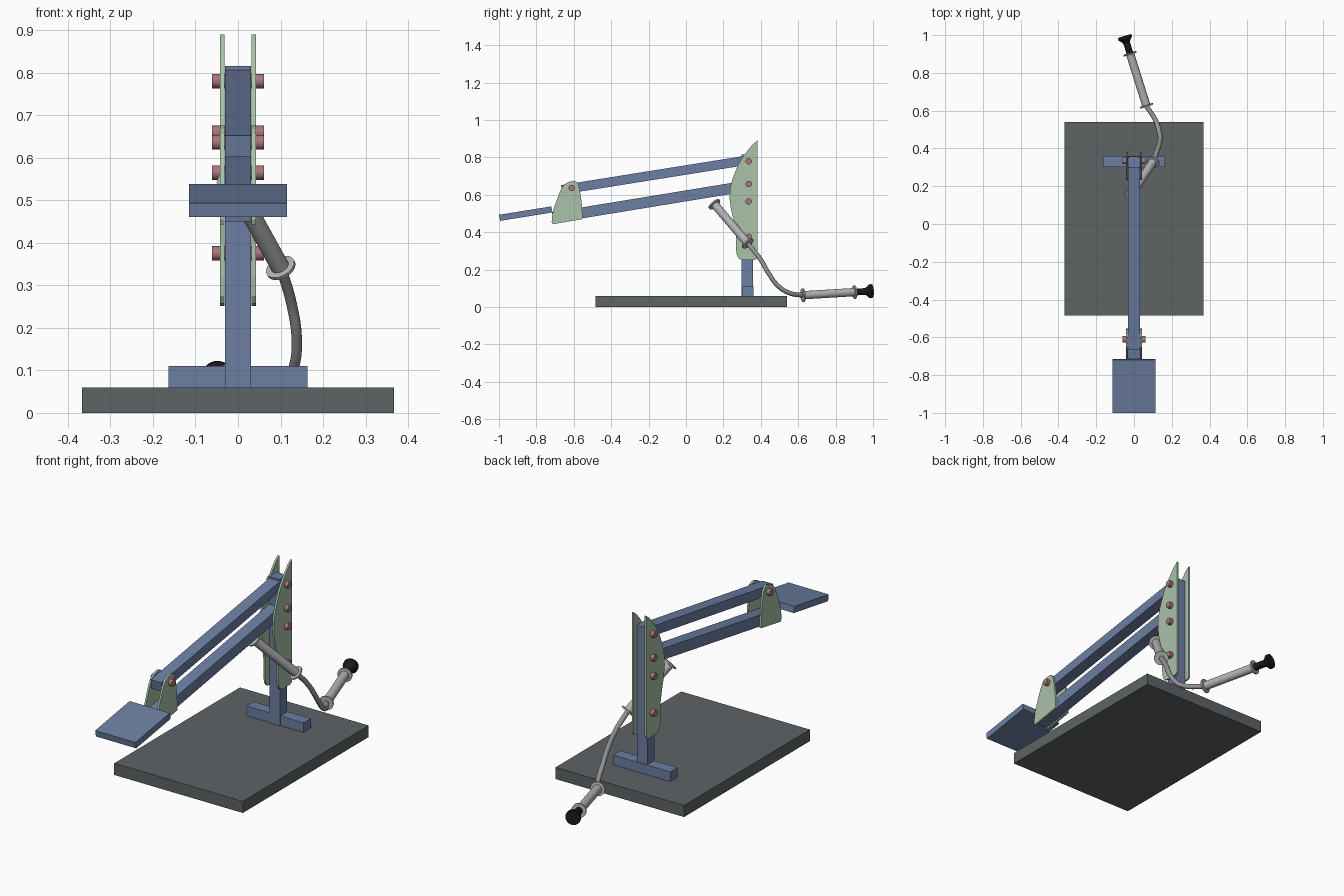
import bpy, bmesh, math
from mathutils import Vector

if "Cube" in bpy.data.objects:
    bpy.data.objects.remove(bpy.data.objects["Cube"])


def material(name, rgb):
    m = bpy.data.materials.new(name)
    m.diffuse_color = (*rgb, 1)
    m.use_nodes = True
    m.node_tree.nodes["Principled BSDF"].inputs["Base Color"].default_value = m.diffuse_color
    return m


BLUE = material("blue_steel", (0.15, 0.21, 0.36))
GREEN = material("green_plate", (0.40, 0.54, 0.40))
DARK = material("dark_base", (0.11, 0.125, 0.13))
RED = material("dusty_red", (0.40, 0.18, 0.19))
GREY = material("light_grey", (0.45, 0.45, 0.45))
MID = material("hose_grey", (0.30, 0.30, 0.30))
BLACK = material("black", (0.01, 0.01, 0.01))


def add(name, bm, mat, smooth=False):
    bmesh.ops.recalc_face_normals(bm, faces=bm.faces)
    me = bpy.data.meshes.new(name)
    bm.to_mesh(me)
    bm.free()
    ob = bpy.data.objects.new(name, me)
    bpy.context.collection.objects.link(ob)
    me.materials.append(mat)
    if smooth:
        bpy.ops.object.select_all(action='DESELECT')
        ob.select_set(True)
        bpy.context.view_layer.objects.active = ob
        bpy.ops.object.shade_smooth_by_angle(angle=math.radians(40))
    return ob


def prism(name, yz, x0, x1, mat):
    """Extrude a side profile (y, z) from x0 to x1."""
    bm = bmesh.new()
    a = [bm.verts.new((x0, y, z)) for y, z in yz]
    b = [bm.verts.new((x1, y, z)) for y, z in yz]
    bm.faces.new(a)
    bm.faces.new(b[::-1])
    for i in range(len(a)):
        j = (i + 1) % len(a)
        bm.faces.new((a[i], a[j], b[j], b[i]))
    return add(name, bm, mat)


def box(name, hx, y0, y1, z0, z1, mat):
    return prism(name, [(y0, z0), (y1, z0), (y1, z1), (y0, z1)], -hx, hx, mat)


def bar(name, hx, p, q, t, mat):
    """Sloped rectangular bar between two (y, z) centre points."""
    p, q = Vector(p), Vector(q)
    d = (q - p).normalized()
    n = Vector((-d.y, d.x)) * t / 2
    return prism(name, [p - n, q - n, q + n, p + n], -hx, hx, mat)


def rod(name, p, q, profile, mat, seg=32):
    """Lathe (fraction along p-q, radius) pairs around the axis p-q."""
    p, q = Vector(p), Vector(q)
    rot = (q - p).to_track_quat('Z', 'Y')
    bm = bmesh.new()
    rings = []
    for f, r in profile:
        rings.append([bm.verts.new(p.lerp(q, f) + rot @ Vector(
            (r * math.cos(2 * math.pi * i / seg), r * math.sin(2 * math.pi * i / seg), 0)))
            for i in range(seg)])
    for a, b in zip(rings, rings[1:]):
        for i in range(seg):
            j = (i + 1) % seg
            bm.faces.new((a[i], a[j], b[j], b[i]))
    bm.faces.new(rings[0][::-1])
    bm.faces.new(rings[-1])
    return add(name, bm, mat, True)


# Base, foot and post
box("base_slab", 0.367, -0.485, 0.54, 0, 0.06, DARK)
box("foot_bar", 0.163, 0.302, 0.361, 0.06, 0.11, BLUE)
box("post", 0.03, 0.298, 0.358, 0.06, 0.815, BLUE)

# Parallel arms and end pad
bar("upper_arm", 0.0305, (-0.664, 0.627), (0.352, 0.789), 0.05, BLUE)
bar("lower_arm", 0.0305, (-0.712, 0.478), (0.352, 0.652), 0.058, BLUE)
bar("end_pad", 0.115, (-0.997, 0.477), (-0.717, 0.522), 0.033, BLUE)

# Side plates, mirrored left and right
post_plate = [(0.382, 0.89), (0.36, 0.873), (0.33, 0.838), (0.302, 0.80), (0.278, 0.76),
              (0.25, 0.69), (0.235, 0.63), (0.233, 0.58), (0.241, 0.52), (0.257, 0.455),
              (0.267, 0.40), (0.266, 0.32), (0.272, 0.275), (0.285, 0.257), (0.31, 0.251),
              (0.365, 0.251), (0.379, 0.258), (0.382, 0.27)]
arm_plate = [(-0.712, 0.443), (-0.553, 0.47), (-0.556, 0.54), (-0.563, 0.60), (-0.575, 0.655),
             (-0.585, 0.67), (-0.60, 0.676), (-0.63, 0.668), (-0.652, 0.655), (-0.668, 0.63),
             (-0.69, 0.575), (-0.708, 0.525), (-0.717, 0.48), (-0.718, 0.455)]
for s, side in ((-1, "left"), (1, "right")):
    prism("post_plate_" + side, post_plate, s * 0.032, s * 0.042, GREEN)
    prism("arm_plate_" + side, arm_plate, s * 0.032, s * 0.042, GREEN)

# Pivot pins
for i, (y, z) in enumerate([(0.335, 0.78), (0.335, 0.658), (0.335, 0.565),
                            (0.335, 0.375), (-0.611, 0.636)]):
    rod(f"pin_{i + 1}", (-0.061, y, z), (0.061, y, z), [(0, 0.017), (1, 0.017)], RED, 24)

# Two flanged grips
grip = [(0, 0.036), (0.025, 0.036), (0.03, 0.022), (0.97, 0.022), (0.975, 0.036), (1, 0.036)]
a, b = Vector((-0.017, 0.15, 0.552)), Vector((0.102, 0.332, 0.338))
c, d = Vector((0.067, 0.622, 0.063)), Vector((-0.022, 0.905, 0.08))
rod("upper_grip", a, b, grip, GREY)
rod("lower_grip", c, d, grip, GREY)

# Black knob on the lower grip
rod("end_knob", d, d + (d - c).normalized() * 0.093,
    [(0, 0.018), (0.6, 0.018), (0.75, 0.026), (0.85, 0.037), (1, 0.037)], BLACK)

# Bent hose joining the grips
path = [b, (0.125, 0.395, 0.26), (0.138, 0.445, 0.175), (0.132, 0.495, 0.11),
        (0.112, 0.553, 0.075), c]
cu = bpy.data.curves.new("hose", 'CURVE')
cu.dimensions = '3D'
cu.bevel_depth = 0.0125
cu.bevel_resolution = 4
cu.use_fill_caps = True
sp = cu.splines.new('BEZIER')
sp.resolution_u = 8
sp.bezier_points.add(len(path) - 1)
for bp, co in zip(sp.bezier_points, path):
    bp.co = co
    bp.handle_left_type = bp.handle_right_type = 'AUTO'
cu.materials.append(MID)
bpy.context.collection.objects.link(bpy.data.objects.new("hose", cu))
